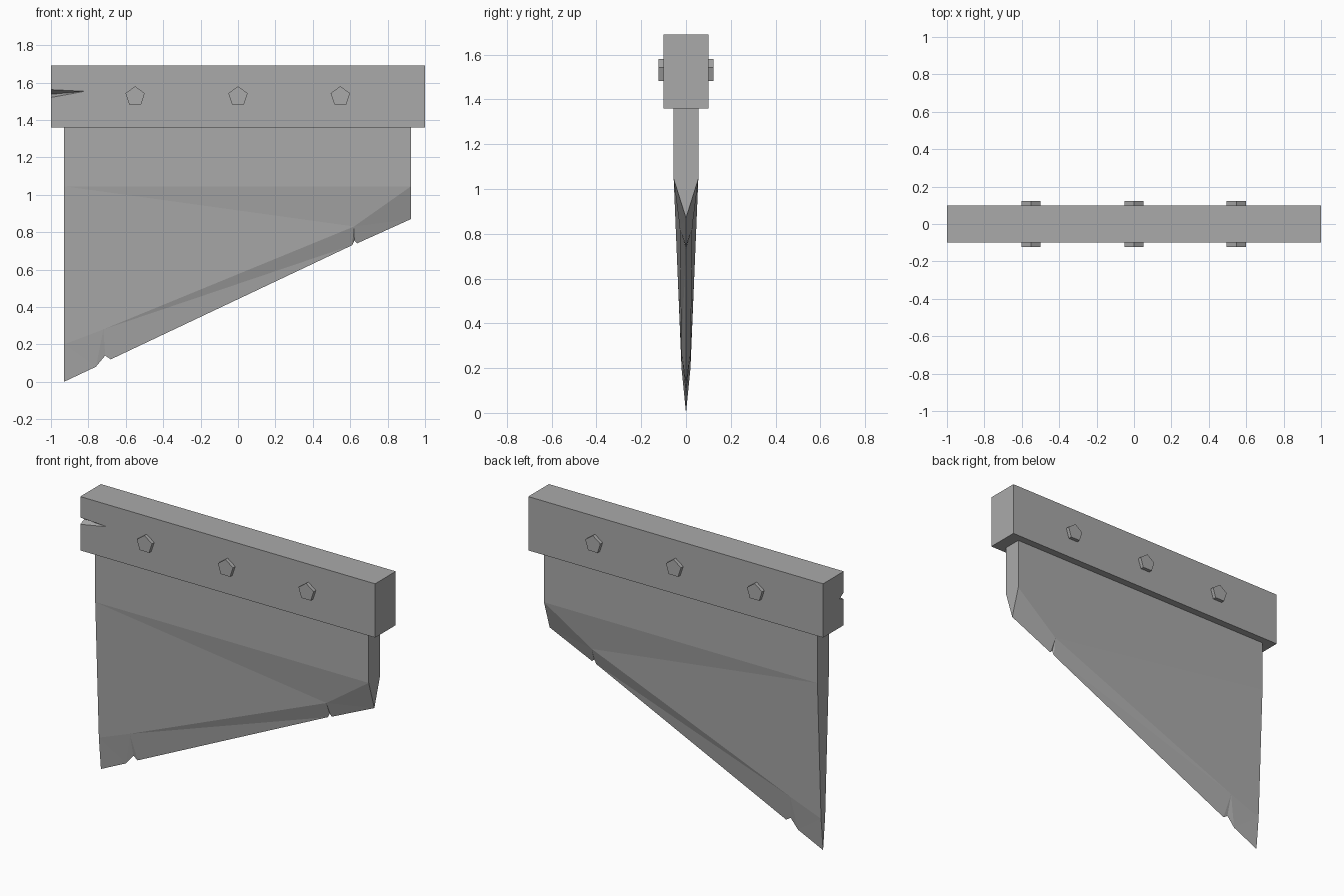
import bpy
import bmesh
import math
from mathutils import Matrix

cube = bpy.data.objects.get("Cube")
if cube:
    bpy.data.objects.remove(cube, do_unlink=True)

# One plain steel colour for everything
grey = (0.4, 0.4, 0.4, 1.0)
steel = bpy.data.materials.new("steel_grey")
steel.use_nodes = True
steel.diffuse_color = grey
steel.node_tree.nodes["Principled BSDF"].inputs["Base Color"].default_value = grey


def finish(bm, name):
    """Turn a bmesh into a named, flat-shaded object."""
    bmesh.ops.recalc_face_normals(bm, faces=bm.faces)
    mesh = bpy.data.meshes.new(name)
    bm.to_mesh(mesh)
    bm.free()
    mesh.materials.append(steel)
    ob = bpy.data.objects.new(name, mesh)
    bpy.context.collection.objects.link(ob)
    return ob


def build(name, points, faces):
    """Make an object from labelled points and faces spelled by label."""
    bm = bmesh.new()
    v = {key: bm.verts.new(co) for key, co in points.items()}
    for face in faces:
        bm.faces.new([v[key] for key in face.split()])
    return finish(bm, name)


# Top beam: a box with a tapering split in one front corner
low, high, depth = 1.36, 1.69, 0.1
beam = {}
for sx, x in (("l", -1), ("r", 1)):
    for sy, y in (("f", -depth), ("b", depth)):
        for sz, z in (("0", low), ("1", high)):
            beam[sx + sy + sz] = (x, y, z)
beam["upper"] = (-1, -depth, 1.562)
beam["lower"] = (-1, -depth, 1.52)
beam["tip"] = (-0.82, -depth, 1.553)
beam["inner"] = (-1, -0.06, 1.537)
build("beam", beam, [
    "lf0 rf0 rf1 lf1 upper tip lower",
    "lf0 lower inner upper lf1 lb1 lb0",
    "upper inner tip", "lower tip inner",
    "rf0 rb0 rb1 rf1", "lb0 lb1 rb1 rb0",
    "lf1 rf1 rb1 lb1", "lf0 lb0 rb0 rf0",
])

# Blade: front half modelled with its cutting edge on y = 0, then mirrored
left, right, half = -0.93, 0.925, -0.055
blade = {
    "top_l": (left, half, low), "top_r": (right, half, low),
    "mid_l": (left, 0, low), "mid_r": (right, 0, low),
    "sh_l": (left, half, 1.045), "sh_r": (right, half, 1.045),
    "bev_l": (left, -0.02, 0.2), "bev_m": (-0.72, -0.021, 0.28),
    "bev_r": (0.62, -0.028, 0.83),
}
# Edge line with a big nick near the point and a small one near the heel
edge = [(left, 0), (-0.76, 0.08), (-0.71, 0.14), (-0.68, 0.12),
        (0.61, 0.73), (0.622, 0.755), (0.637, 0.74), (right, 0.87)]
for i, (x, z) in enumerate(edge):
    blade[f"e{i}"] = (x, 0, z)

faces = [
    "top_l top_r sh_r sh_l",
    "sh_l sh_r bev_r",
    "sh_l bev_r bev_m", "sh_l bev_m bev_l",
    "bev_l bev_m e1", "bev_l e1 e0",
    "bev_m bev_r e4", "bev_r sh_r e7",
    "mid_l top_l sh_l bev_l e0",
    "mid_r e7 sh_r top_r",
    "mid_l mid_r top_r top_l",
]
faces += [f"bev_m e{i} e{i + 1}" for i in (1, 2, 3)]
faces += [f"bev_r e{i} e{i + 1}" for i in (4, 5, 6)]
blade_ob = build("blade", blade, faces)
mirror = blade_ob.modifiers.new("both_sides", "MIRROR")
mirror.use_axis = (False, True, False)

# Five-sided bolts passing through the beam
for name, x in (("right", -0.55), ("middle", 0.0), ("left", 0.547)):
    bm = bmesh.new()
    turn = Matrix.Rotation(math.pi / 2, 4, "X")
    rings = []
    for y in (-0.122, 0.122):
        ring = []
        for i in range(5):
            a = math.pi / 2 + i * math.tau / 5
            ring.append(bm.verts.new((x + 0.054 * math.cos(a), y,
                                      1.526 + 0.054 * math.sin(a))))
        bm.faces.new(ring)
        rings.append(ring)
    for i in range(5):
        j = (i + 1) % 5
        bm.faces.new((rings[0][i], rings[0][j], rings[1][j], rings[1][i]))
    finish(bm, f"bolt_{name}")
